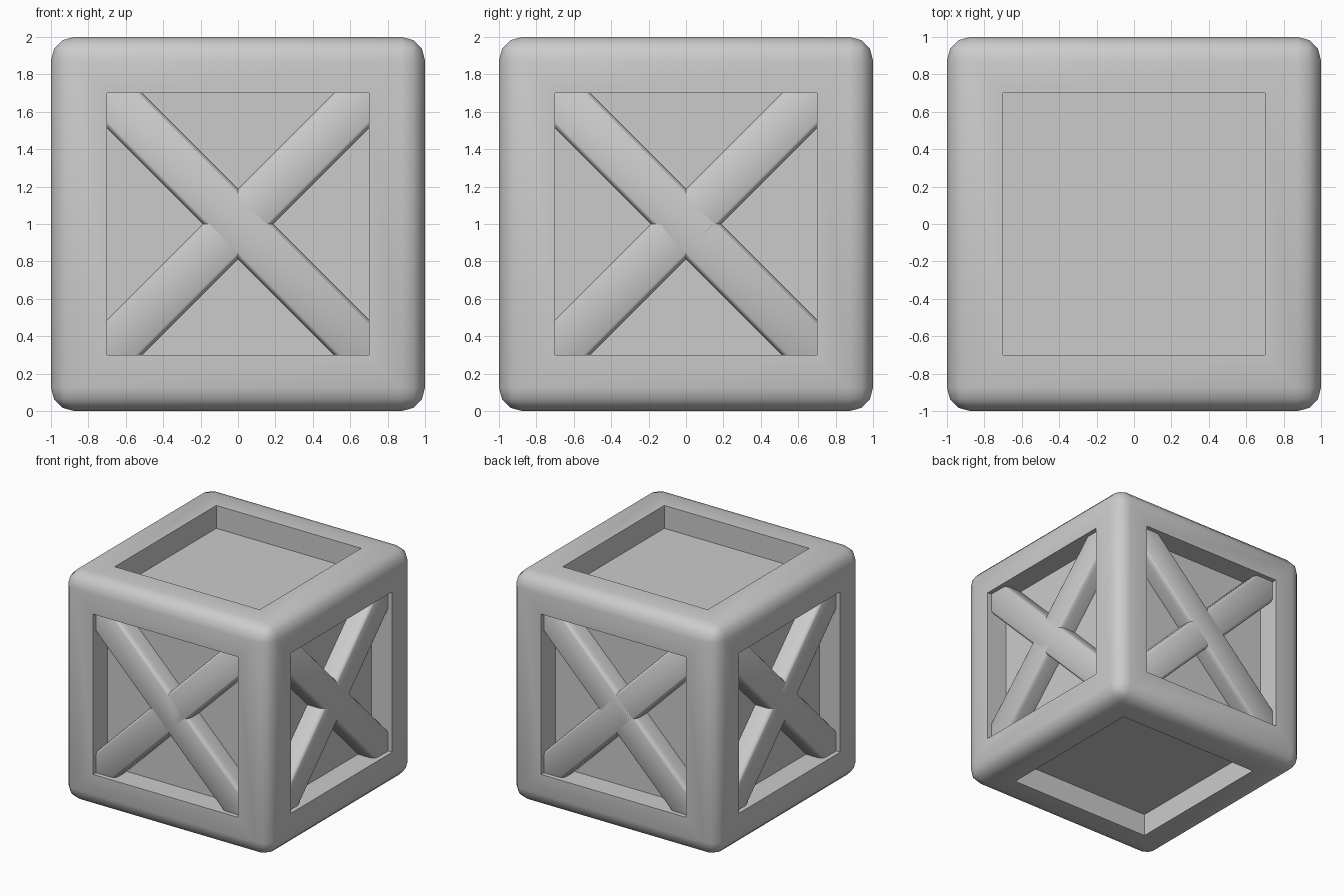
import bpy, bmesh
from math import pi, radians
from mathutils import Matrix

if "Cube" in bpy.data.objects:
    bpy.data.objects.remove(bpy.data.objects["Cube"])


def finish(bm, name, matrix):
    bmesh.ops.recalc_face_normals(bm, faces=bm.faces)
    mesh = bpy.data.meshes.new(name)
    bm.to_mesh(mesh)
    bm.free()
    obj = bpy.data.objects.new(name, mesh)
    bpy.context.collection.objects.link(obj)
    obj.matrix_world = matrix
    bpy.ops.object.select_all(action='DESELECT')
    obj.select_set(True)
    bpy.context.view_layer.objects.active = obj
    bpy.ops.object.shade_smooth_by_angle(angle=radians(40))
    return obj


def rounded_box(size, radius):
    bm = bmesh.new()
    bmesh.ops.create_cube(bm, size=1)
    bmesh.ops.scale(bm, vec=size, verts=bm.verts)
    bmesh.ops.bevel(bm, geom=bm.edges[:], offset=radius, segments=3,
                    profile=0.5, affect='EDGES')
    return bm


# Crate body: rounded cube with a square recess in all six faces
bm = rounded_box((2, 2, 2), 0.125)
panels = sorted(bm.faces, key=lambda f: -f.calc_area())[:6]
bmesh.ops.inset_individual(bm, faces=panels, thickness=0.175, depth=0,
                           use_even_offset=True)
bmesh.ops.inset_individual(bm, faces=panels, thickness=0, depth=-0.2)
finish(bm, "crate_body", Matrix.Translation((0, 0, 1)))

# Crossed braces in the four side recesses, backs buried in the panel
for i, side in enumerate(("front", "right", "back", "left")):
    for tilt, label in ((pi / 4, "falling"), (-pi / 4, "rising")):
        place = (Matrix.Translation((0, 0, 1)) @ Matrix.Rotation(i * pi / 2, 4, 'Z')
                 @ Matrix.Translation((0, -0.86, 0)) @ Matrix.Rotation(tilt, 4, 'Y'))
        bm = rounded_box((2.2, 0.1, 0.265), 0.025)
        bmesh.ops.scale(bm, vec=(1, 2, 1), verts=bm.verts)
        finish(bm, f"{side}_brace_{label}", place)
